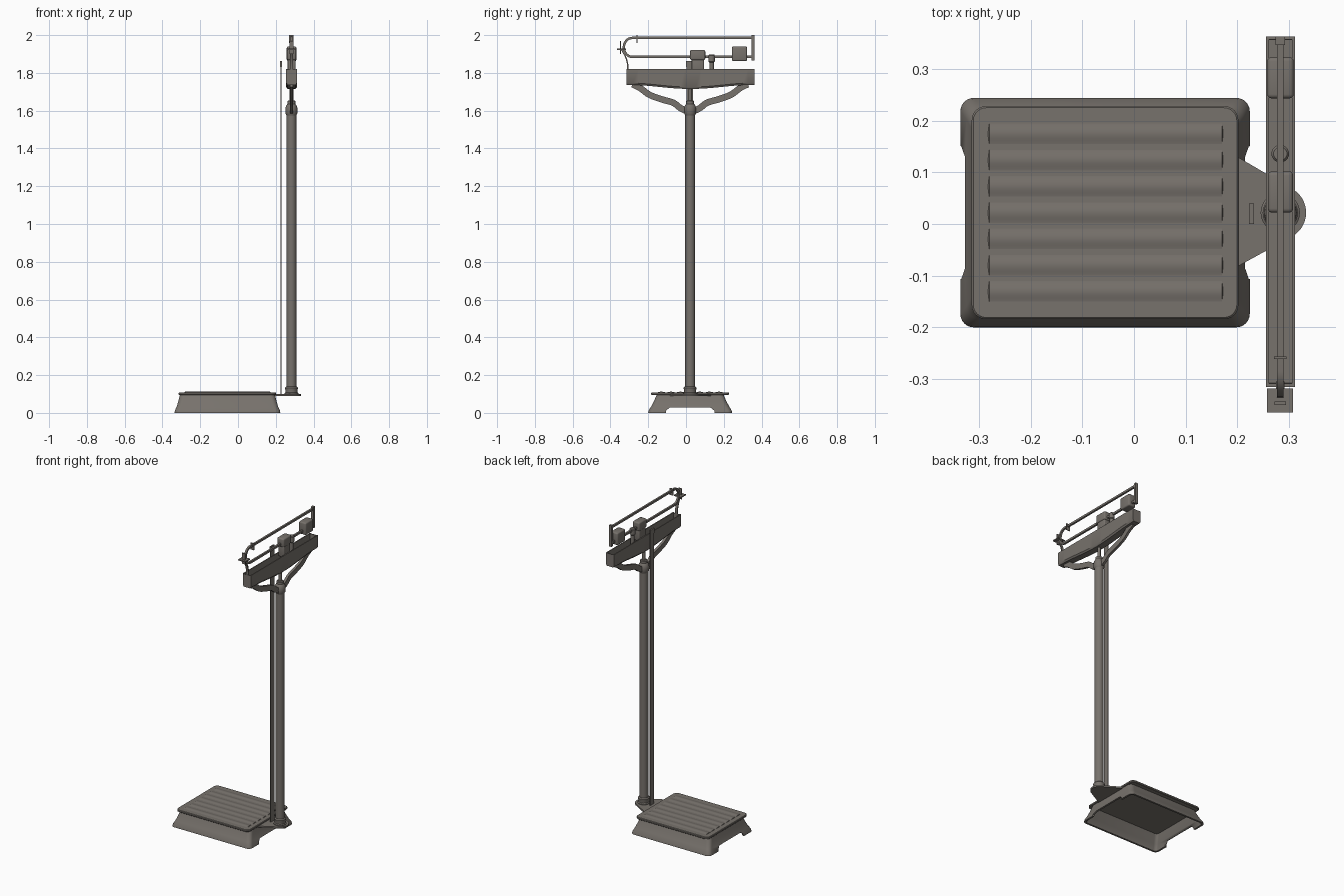
import bpy, bmesh, math
from mathutils import Vector

if "Cube" in bpy.data.objects:
    bpy.data.objects.remove(bpy.data.objects["Cube"])

iron = bpy.data.materials.new("warm_grey_iron")
iron.diffuse_color = (0.185, 0.168, 0.15, 1)
iron.use_nodes = True
iron.node_tree.nodes["Principled BSDF"].inputs["Base Color"].default_value = iron.diffuse_color
CX, CY = 0.283, 0.022          # column axis


def finish(name, bm, bevel=0, angle=35):
    bmesh.ops.recalc_face_normals(bm, faces=bm.faces)
    me = bpy.data.meshes.new(name)
    bm.to_mesh(me)
    bm.free()
    ob = bpy.data.objects.new(name, me)
    bpy.context.collection.objects.link(ob)
    me.materials.append(iron)
    bpy.ops.object.select_all(action='DESELECT')
    ob.select_set(True)
    bpy.context.view_layer.objects.active = ob
    if bevel:
        m = ob.modifiers.new("bevel", 'BEVEL')
        m.width, m.segments = bevel, 3
        bpy.ops.object.modifier_apply(modifier="bevel")
    bpy.ops.object.shade_smooth_by_angle(angle=math.radians(angle))
    return ob


def loft(name, rings, cap=True, loop=False, **kw):
    bm = bmesh.new()
    vs = [[bm.verts.new(p) for p in r] for r in rings]
    n = len(vs[0])
    pairs = list(zip(vs, vs[1:])) + ([(vs[-1], vs[0])] if loop else [])
    for a, b in pairs:
        for i in range(n):
            j = (i + 1) % n
            bm.faces.new((a[i], a[j], b[j], b[i]))
    if cap and not loop:
        bm.faces.new(vs[0])
        bm.faces.new(vs[-1])
    return finish(name, bm, **kw)


def box(name, x0, x1, y0, y1, z0, z1, bevel=0):
    rings = [[(x0, y0, z), (x1, y0, z), (x1, y1, z), (x0, y1, z)] for z in (z0, z1)]
    return loft(name, rings, bevel=bevel)


def lathe(name, x, y, prof, n=32):
    ang = [2 * math.pi * i / n for i in range(n)]
    return loft(name, [[(x + r * math.cos(a), y + r * math.sin(a), z) for a in ang] for r, z in prof])


def round_rect(cx, cy, hx, hy, r, z, k=7):
    pts = []
    for q, (sx, sy) in enumerate(((1, 1), (-1, 1), (-1, -1), (1, -1))):
        for i in range(k):
            a = math.pi / 2 * (q + i / (k - 1))
            pts.append((cx + sx * (hx - r) + r * math.cos(a), cy + sy * (hy - r) + r * math.sin(a), z))
    return pts


def smooth_path(p, k=8):
    p = [Vector(q) for q in p]
    p = [2 * p[0] - p[1]] + p + [2 * p[-1] - p[-2]]
    out = []
    for a, b, c, d in zip(p, p[1:], p[2:], p[3:]):
        for i in range(k):
            t = i / k
            out.append(0.5 * (2 * b + (c - a) * t + (2 * a - 5 * b + 4 * c - d) * t * t
                              + (3 * b - a - 3 * c + d) * t ** 3))
    return out + [p[-2]]


def sweep(name, path, w, h):
    """Flat bar of width w (x) and height h following (y, z) points."""
    path = [Vector(p) for p in path]
    rings = []
    for i, p in enumerate(path):
        d = (path[min(i + 1, len(path) - 1)] - path[max(i - 1, 0)]).normalized()
        nrm = Vector((-d.y, d.x)) * h / 2
        a, b = p + nrm, p - nrm
        rings.append([(CX - w / 2, a.x, a.y), (CX + w / 2, a.x, a.y),
                      (CX + w / 2, b.x, b.y), (CX - w / 2, b.x, b.y)])
    return loft(name, rings)


# Flared hollow base with arched ends
BX = -0.056
prof = [(0.28, 0.222, 0), (0.278, 0.22, 0.012), (0.268, 0.206, 0.035), (0.259, 0.19, 0.065), (0.252, 0.178, 0.094)]
outer = [round_rect(BX, CY, a, b, 0.026, z) for a, b, z in prof]
inner = [round_rect(BX, CY, a - 0.012, b - 0.012, 0.018, min(z, 0.086)) for a, b, z in prof]
base = loft("base_skirt", inner[::-1] + outer)
cut_rings = [[(x, -0.108, -0.02), (x, 0.152, -0.02), (x, 0.150, 0.012), (x, 0.130, 0.028),
              (x, -0.086, 0.028), (x, -0.106, 0.012)] for x in (-0.5, 0.5)]
cutter = loft("arch_cutter", cut_rings)
cutter.hide_render = True
mod = base.modifiers.new("arch", 'BOOLEAN')
mod.object, mod.operation, mod.solver = cutter, 'DIFFERENCE', 'EXACT'
bpy.context.view_layer.objects.active = base
bpy.ops.object.modifier_apply(modifier="arch")
bpy.data.objects.remove(cutter)

# Platform plate with long ridges
loft("platform_plate", [round_rect(BX, CY, 0.255, 0.203, 0.025, 0.095),
                        round_rect(BX, CY, 0.258, 0.206, 0.027, 0.098),
                        round_rect(BX, CY, 0.258, 0.206, 0.027, 0.106),
                        round_rect(BX, CY, 0.255, 0.203, 0.025, 0.109)])
rows = []
for i in range(85):
    y = -0.156 + 0.356 * i / 84
    z = 0.1085 + 0.004 * math.sin(math.pi * 7 * i / 84) ** 2
    rows.append([(-0.288, y, 0.1), (-0.28, y, z), (0.17, y, z), (0.178, y, 0.1)])
loft("platform_ridges", rows)

# Tongue carrying the column
arc = [math.radians(65 - 130 * i / 16) for i in range(17)]
outline = [(0.19, -0.088), (0.19, 0.136)] + [(0.28 + 0.053 * math.cos(a), CY + 0.053 * math.sin(a)) for a in arc]
loft("column_tongue", [[(x, y, z) for x, y in outline] for z in (0.09, 0.1)])

# Column with foot and head collars
lathe("column", CX, CY, [(0.026, 0.1), (0.026, 1.6)])
lathe("column_foot", CX, CY, [(0.038, 0.099), (0.038, 0.104), (0.032, 0.108), (0.032, 0.122),
                              (0.034, 0.127), (0.034, 0.133), (0.028, 0.139)])
lathe("column_head", CX, CY, [(0.026, 1.575), (0.031, 1.585), (0.032, 1.605), (0.030, 1.622),
                              (0.024, 1.632), (0.021, 1.636), (0.021, 1.65), (0.016, 1.654)])
lathe("head_spindle", CX, CY, [(0.010, 1.645), (0.010, 1.73)], 16)

# Measuring strip
box("height_strip", 0.225, 0.230, 0.002, 0.038, 0.1, 1.86)
box("height_strip_tip", 0.223, 0.232, 0.0, 0.04, 1.83, 1.862)

# Curved support arms, mirrored about the column
for s, side in ((-1, "left"), (1, "right")):
    pts = [(0.005, 1.592), (0.05, 1.613), (0.09, 1.642), (0.15, 1.66), (0.215, 1.684), (0.265, 1.72), (0.305, 1.74)]
    sweep(side + "_arm", smooth_path([(CY + s * d, z) for d, z in pts]), 0.016, 0.034)

# Open trough with a bellied underside
Y0, Y1 = -0.315, 0.363
X0, X1, WALL, TOP = 0.255, 0.312, 0.006, 1.82
steps = [(Y0, TOP - 0.002), (Y0 + 0.006, TOP - 0.002)]
steps += [(Y0 + 0.007 + (Y1 - Y0 - 0.014) * i / 24, 1.765) for i in range(25)]
steps += [(Y1 - 0.006, TOP - 0.002), (Y1, TOP - 0.002)]
sections = []
for y, f in steps:
    u = (y - Y0) / (Y1 - Y0)
    b = 1.737 - 0.022 * math.sin(math.pi * u) ** 2
    sections.append([(X0, y, b + 0.01), (X0 + 0.007, y, b), (X1 - 0.007, y, b), (X1, y, b + 0.01),
                     (X1, y, TOP), (X1 - WALL, y, TOP), (X1 - WALL, y, f),
                     (X0 + WALL, y, f), (X0 + WALL, y, TOP), (X0, y, TOP)])
loft("beam_trough", sections)

# Balance beam frame with rounded end
bend = [(-0.285 - 0.044 * math.sin(math.pi * i / 16), 1.935 + 0.05 * math.cos(math.pi * i / 16)) for i in range(17)]
sweep("beam_frame", [(0.355, 1.985)] + bend + [(0.355, 1.885)], 0.012, 0.013)
box("beam_end_bar", CX - 0.009, CX + 0.009, 0.346, 0.363, 1.865, 2.0)
box("upper_beam_tab", CX - 0.012, CX + 0.012, -0.261, -0.256, 1.957, 2.0)

# Pointer and its bracket
sweep("pointer_bracket", smooth_path([(-0.309, 1.8), (-0.309, 1.845), (-0.32, 1.885), (-0.342, 1.925)]), 0.016, 0.007)
box("pointer_plate", 0.257, 0.308, -0.365, -0.318, 1.922, 1.929)
box("pointer_pin", CX - 0.011, CX + 0.011, -0.35, -0.343, 1.9, 1.968)

# Sliding weights
box("small_weight", 0.259, 0.308, 0.022, 0.102, 1.868, 1.922, 0.008)
box("small_weight_lower", 0.263, 0.304, 0.03, 0.096, 1.80, 1.875, 0.006)
box("large_weight", 0.258, 0.309, 0.243, 0.323, 1.862, 1.94, 0.008)

# Fulcrum post
lathe("fulcrum_post", CX, 0.136, [(0.012, 1.76), (0.012, 1.855), (0.017, 1.86), (0.017, 1.892), (0.013, 1.897)], 24)
